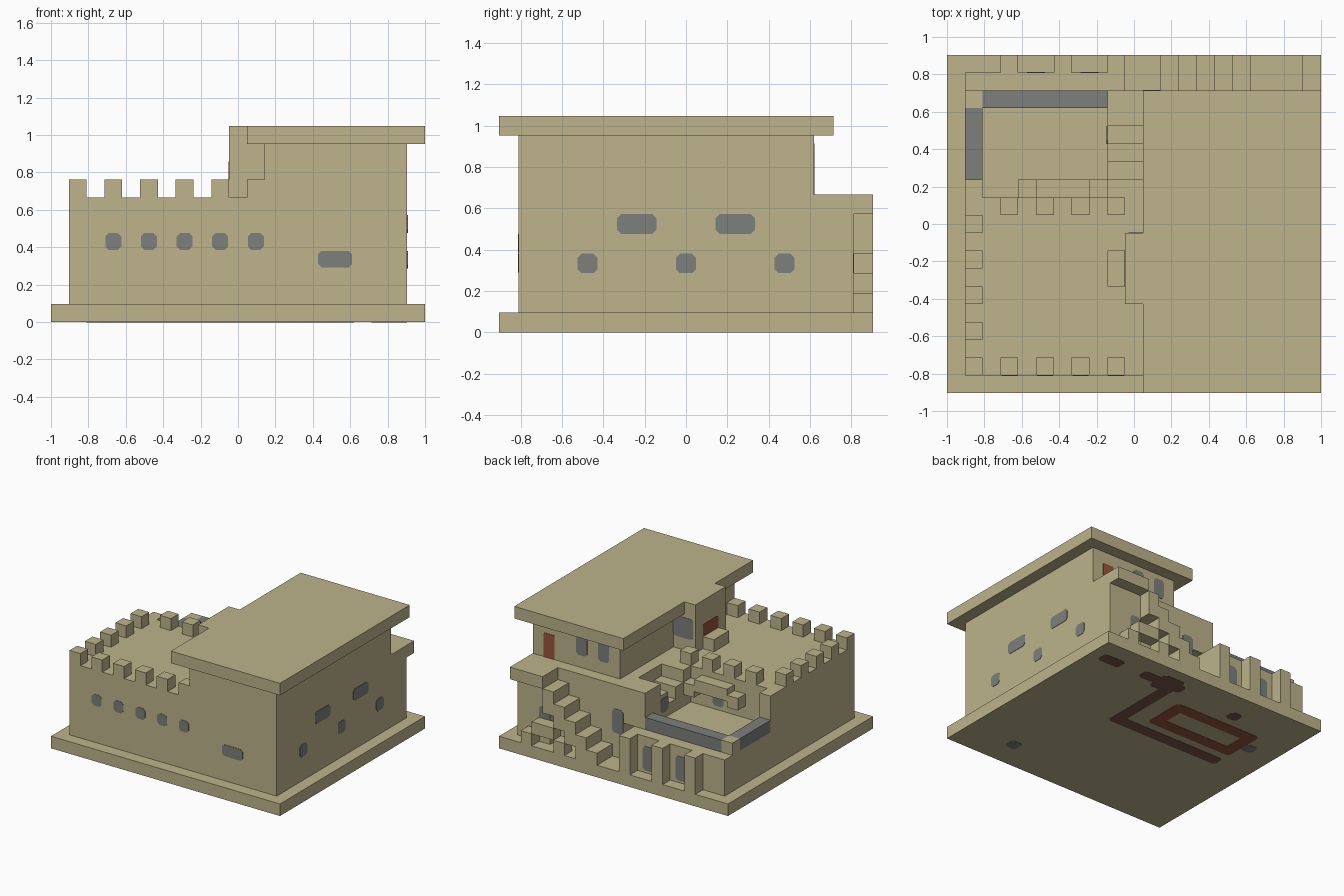
import bpy, bmesh
from mathutils import Vector

old = bpy.data.objects.get("Cube")
if old:
    bpy.data.objects.remove(old, do_unlink=True)

U = 2 / 21                      # one building block
W, D = 21, 19                   # footprint in blocks


def pos(i, j, k):
    return Vector(((i - W / 2) * U, (j - D / 2) * U, k * U))


def material(name, color):
    m = bpy.data.materials.new(name)
    m.use_nodes = True
    m.diffuse_color = (*color, 1)
    m.node_tree.nodes["Principled BSDF"].inputs["Base Color"].default_value = (*color, 1)
    return m


SAND = material("sandstone", (0.51, 0.455, 0.26))
GLASS = material("grey glass", (0.205, 0.215, 0.205))
BROWN = material("dark brown", (0.2, 0.1, 0.07))
RUST = material("rust red", (0.32, 0.09, 0.045))


def finish(name, bm, mat):
    bmesh.ops.recalc_face_normals(bm, faces=bm.faces)
    mesh = bpy.data.meshes.new(name)
    bm.to_mesh(mesh)
    bm.free()
    mesh.materials.append(mat)
    ob = bpy.data.objects.new(name, mesh)
    bpy.context.scene.collection.objects.link(ob)
    return ob


def boxes(name, ranges, mat=SAND):
    """One object from boxes given as i, j and k ranges in blocks."""
    bm = bmesh.new()
    for i, j, k in ranges:
        lo, hi = pos(i[0], j[0], k[0]), pos(i[1], j[1], k[1])
        verts = bmesh.ops.create_cube(bm, size=1)["verts"]
        for v in verts:
            v.co = (lo + hi) / 2 + v.co * (hi - lo)
    return finish(name, bm, mat)


def plate(name, axis, at, a, b, mat=GLASS, cut=0.2):
    """Thin clipped-corner panel lying on the plane axis = at."""
    (a0, a1), (b0, b1) = a, b
    outline = [(a0 + cut, b0), (a1 - cut, b0), (a1, b0 + cut), (a1, b1 - cut),
               (a1 - cut, b1), (a0 + cut, b1), (a0, b1 - cut), (a0, b0 + cut)]
    bm = bmesh.new()
    ring = []
    for p, q in outline:
        c = [p, q]
        c.insert(axis, at - 0.03)
        ring.append(bm.verts.new(pos(*c)))
    face = bm.faces.new(ring)
    out = bmesh.ops.extrude_face_region(bm, geom=[face])["geom"]
    for v in out:
        if isinstance(v, bmesh.types.BMVert):
            v.co[axis] += 0.06 * U
    return finish(name, bm, mat)


# Ground slab and the main masses
boxes("ground_slab", [((0, W), (0, D), (0, 1))])
boxes("main_block", [((1, 20), (1, 11), (1, 7)), ((11, 20), (11, 17), (1, 7)),
                     ((17, 20), (17, 18), (1, 6)), ((1, 2), (11, 12), (4, 7))])
boxes("terrace_block", [((1, 10), (11, 18), (1, 4))])
boxes("back_balcony", [((17, 20), (17, 19), (6, 7))])
boxes("upper_room", [((12, 20), (1, 16), (7, 10))])
boxes("flat_roof", [((11, 21), (0, 17), (10, 11))])

# Roof entrance porch with its doorstep
boxes("porch", [((10, 12), (5, 9), (7, 10)), ((10, 11), (5, 9), (10, 11))])
boxes("porch_step", [((9, 10), (6, 8), (7, 8))])
plate("porch_window", 1, 9, (10.2, 12), (8, 9.7))
plate("porch_door", 0, 10, (6, 8), (8, 9), RUST, 0.1)

# Battlements along the front, side and terrace edges of the deck
merlons = {(n, 1) for n in range(1, 12, 2)} | {(1, n) for n in range(1, 10, 2)}
merlons |= {(n, 10) for n in range(3, 10, 2)}
boxes("battlements", [((i, i + 1), (j, j + 1), (7, 8)) for i, j in sorted(merlons)])

# Buttresses of the terrace with windows between them
boxes("buttresses", [((i, i + 1), (18, 19), (1, 4)) for i in (3, 6, 9)])
for i in (4, 7):
    plate("undercroft_window", 1, 18, (i + 0.5, i + 1.5), (1.2, 3.2))

# Glass railing of the terrace with a corner post
boxes("glass_railing", [((2, 9), (16, 17), (4, 5)), ((1, 2), (12, 16), (4, 5))], GLASS)
boxes("railing_post", [((1, 2), (16, 17), (4, 5))])

# Outside stair climbing to the back balcony
boxes("outside_stair", [((10 + t, 11 + t), (17, 19), (max(1, t - 2), t)) for t in range(2, 7)])
boxes("stair_bench", [((18, 19), (18, 19), (1, 2)), ((16, 18), (18, 19), (2, 3)),
                      ((15, 16), (18, 19), (1, 2))])

# Inner stair and landing between balcony and terrace
boxes("stair_landing", [((9, 11), (15, 17), (4, 7))])
boxes("inner_stair", [((9, 11), (j, j + 1), (4, t)) for j, t in ((14, 6), (13, 5), (12, 6))]
      + [((9, 11), (11, 12), (4, 7)), ((8, 9), (11, 12), (5, 6)),
         ((5, 8), (11, 12), (5.5, 6.5)), ((4, 5), (11, 12), (5, 6))])
plate("stair_window", 0, 9, (14, 15), (4.5, 5.7))
plate("terrace_window", 1, 11, (6, 7), (4.3, 5.5))

# Front windows
for i in range(3, 12, 2):
    plate("front_window", 1, 1, (i + 0.05, i + 0.95), (4.05, 5))
plate("front_wide_window", 1, 1, (15, 16.9), (3.05, 4))

# Side windows
for j in (6, 11):
    plate("side_wide_window", 0, 20, (j, j + 2), (5, 6))
for j in (4, 9, 14):
    plate("side_window", 0, 20, (j, j + 1), (3, 4))

# Back door and windows
plate("balcony_door", 1, 16, (18, 19), (7, 9), RUST, 0.05)
for i in (13, 15):
    plate("upper_back_window", 1, 16, (i, i + 1), (8, 9.6))
plate("back_window", 1, 17, (11, 12), (3, 5))
plate("lower_back_window", 1, 18, (17, 18), (2.5, 4))

# Painted floor marks on the underside
marks = [((18, 20), (16.5, 17.5)), ((12, 16), (16.5, 17.5)), ((12.5, 14.5), (16, 18)),
         ((12.5, 13.5), (10, 17)), ((3, 13.5), (10, 11)), ((6, 7), (16, 17))]
for a, b in marks:
    plate("floor_mark", 2, 0.03, a, b, BROWN)
for a, b in (((3, 11), (11.7, 12.7)), ((3, 11), (14.3, 15.3)),
             ((3, 4), (11.7, 15.3)), ((10, 11), (11.7, 15.3))):
    plate("floor_ring", 2, 0.03, a, b, RUST)
for a, b in (((16, 17), (2, 3)), ((2, 3), (13, 14))):
    plate("floor_pane", 2, 0.03, a, b)

# Settle floor marks just below the slab so they show
for ob in bpy.data.objects:
    if ob.name.startswith("floor_"):
        ob.location.z = -0.002
